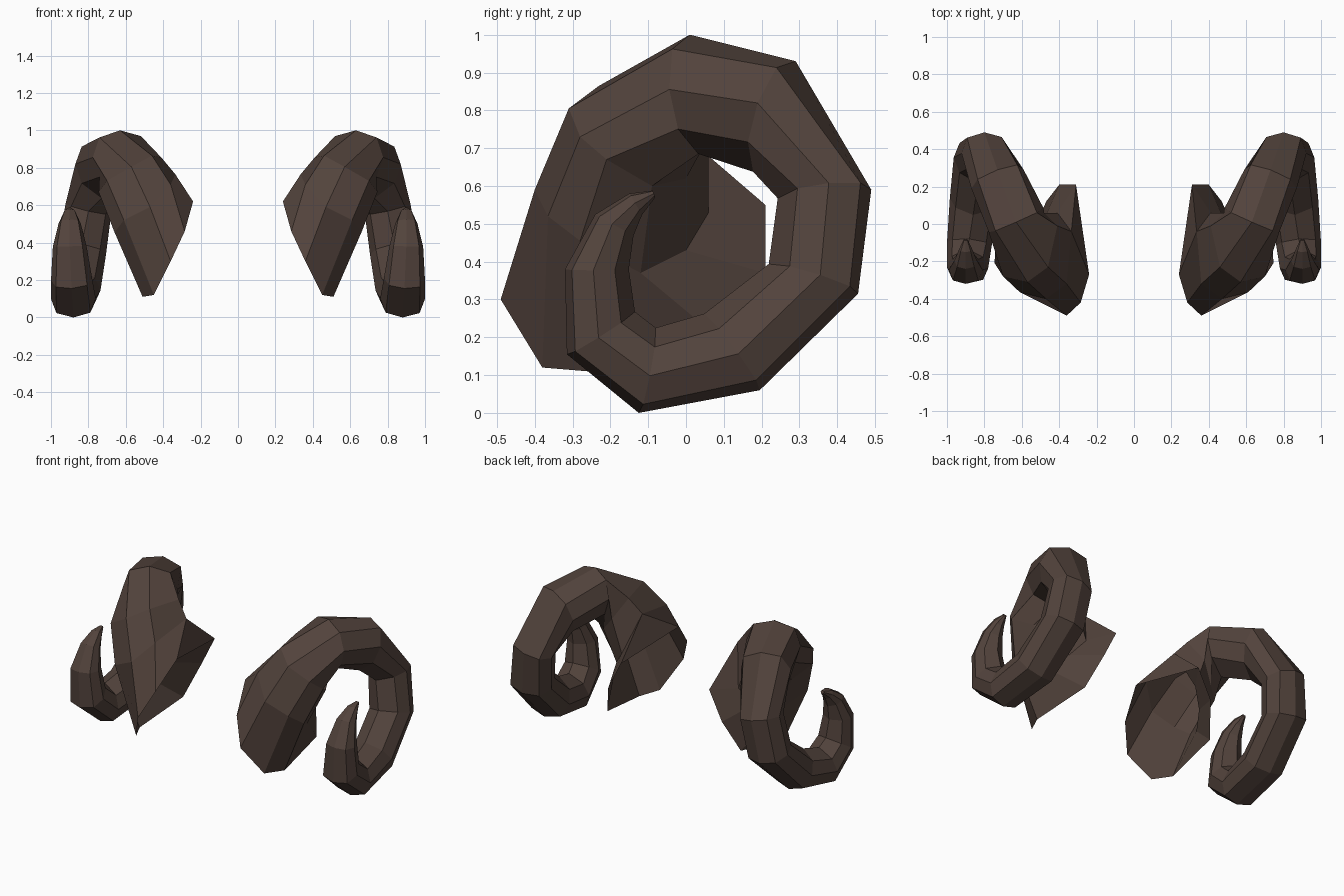
import bpy, bmesh
from math import sin, cos, pi
from mathutils import Vector

if "Cube" in bpy.data.objects:
    bpy.data.objects.remove(bpy.data.objects["Cube"])

# Flared root: three hand-shaped 8-sided loops (start at the front crown edge, go round the outer side)
root_loops = [
    [(.285, -.42, .46), (.36, -.49, .30), (.45, -.38, .12), (.51, -.26, .11),
     (.47, .12, .17), (.40, .21, .37), (.31, .21, .55), (.24, -.27, .62)],
    [(.36, -.32, .71), (.47, -.40, .59), (.61, -.365, .52), (.66, -.28, .455),
     (.57, -.12, .37), (.49, 0, .43), (.41, .06, .53), (.335, -.04, .765)],
    [(.46, -.23, .865), (.57, -.31, .805), (.70, -.28, .73), (.745, -.21, .67),
     (.68, -.09, .60), (.58, .0, .62), (.48, .06, .73), (.41, -.01, .855)],
]

# Curl: centre x, y, z, offset to the outer edge (y, z), half width
curl = [
    (.63, .02, .86, -.01, .14, .16),
    (.73, .24, .80, .05, .13, .15),
    (.80, .38, .58, .11, .01, .125),
    (.835, .35, .35, .105, -.035, .13),
    (.86, .13, .15, .065, -.09, .125),
    (.88, -.105, .10, -.02, -.10, .12),
    (.89, -.235, .205, -.08, -.05, .11),
    (.90, -.245, .38, -.075, 0, .09),
    (.90, -.195, .50, -.045, .025, .06),
    (.90, -.135, .555, -.015, .025, .035),
    (.90, -.085, .58, -.003, .008, .012),
]
SIDES = 8
centres = [Vector((.57, -.12, .73))] + [Vector(c[:3]) for c in curl]


def curl_loop(i):
    """Slightly squared octagonal section, square to the path, with a fuller inner edge."""
    c = centres[i + 1]
    tangent = centres[min(i + 2, len(centres) - 1)] - centres[i]
    out = Vector((0, curl[i][3], curl[i][4]))
    side = tangent.cross(out).normalized()
    if side.x < 0:
        side = -side
    side *= curl[i][5]
    points = []
    for k in range(SIDES):
        a = 2 * pi * k / SIDES
        f = 1.07 if k % 2 else (1.25 if k == 4 else 1)
        points.append(c + (out * cos(a) + side * sin(a)) * f)
    return points


# Skin the loops into one horn shell, hollow at the root
bm = bmesh.new()
loops = root_loops + [curl_loop(i) for i in range(len(curl))]
rings = [[bm.verts.new(p) for p in loop] for loop in loops]
for a, b in zip(rings, rings[1:]):
    for k in range(SIDES):
        n = (k + 1) % SIDES
        if a is rings[0] and k == 6:  # crease running up from the back corner
            bm.faces.new((a[k], b[n], b[k]))
            bm.faces.new((a[k], a[n], b[n]))
        else:
            bm.faces.new((a[k], a[n], b[n], b[k]))
bm.faces.new(rings[-1])
bmesh.ops.recalc_face_normals(bm, faces=bm.faces)
mesh = bpy.data.meshes.new("curled_horns")
bm.to_mesh(mesh)
bm.free()

horns = bpy.data.objects.new("curled_horns", mesh)
bpy.context.collection.objects.link(horns)

# Matching horn on the other side
mirror = horns.modifiers.new("other_side", 'MIRROR')
mirror.use_axis[0] = True
mirror.use_mirror_merge = False

# Dark brown horn colour
brown = bpy.data.materials.new("horn_brown")
brown.diffuse_color = (.085, .056, .045, 1)
brown.use_nodes = True
brown.node_tree.nodes["Principled BSDF"].inputs["Base Color"].default_value = brown.diffuse_color
mesh.materials.append(brown)
